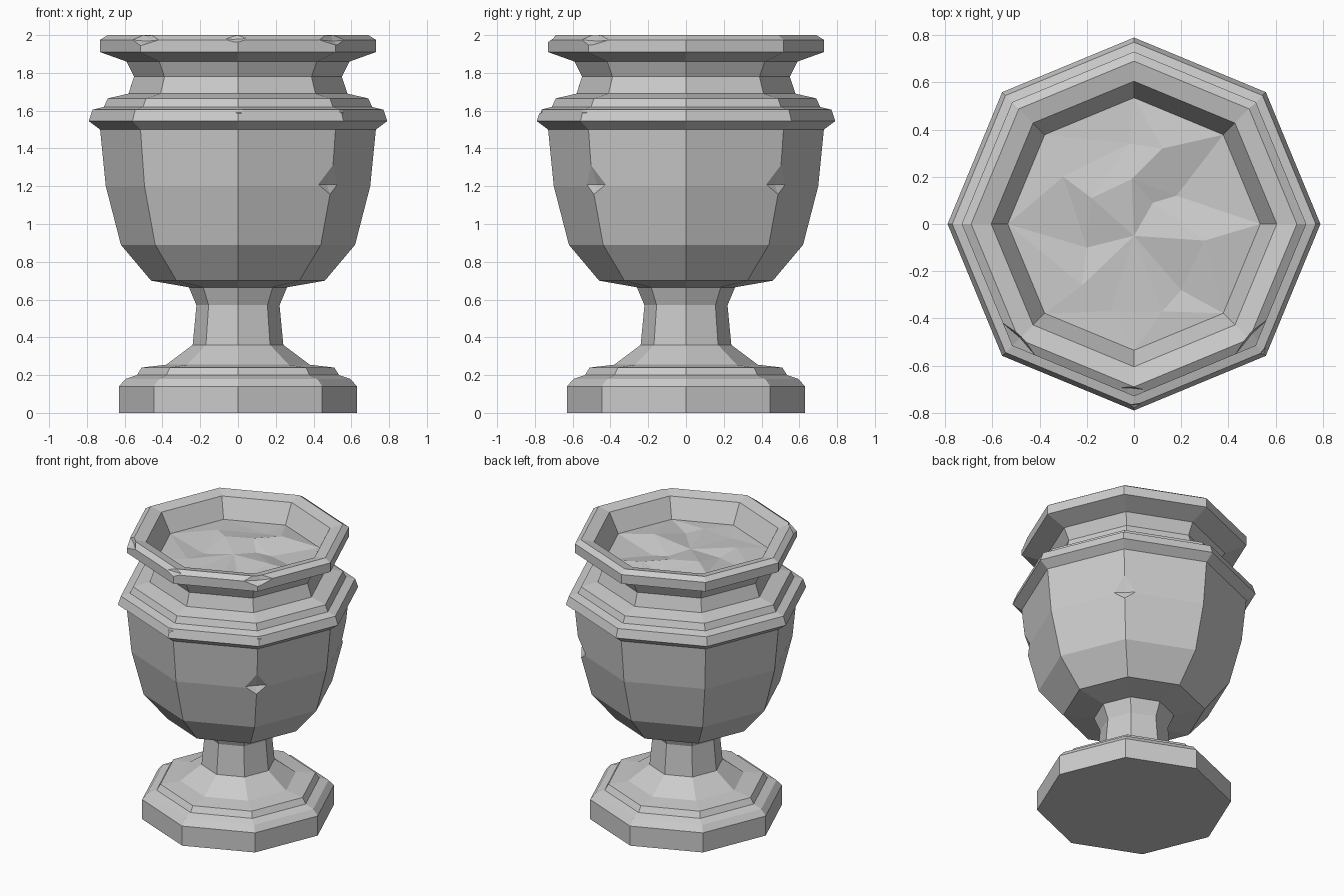
import bpy, bmesh, math
from mathutils import Vector
from mathutils.geometry import delaunay_2d_cdt

if "Cube" in bpy.data.objects:
    bpy.data.objects.remove(bpy.data.objects["Cube"])

SIDES = 8
# radius, height of the turned outline, from the foot up and over the rim
PROFILE = [(0.63, 0), (0.63, 0.14), (0.595, 0.18), (0.535, 0.20), (0.51, 0.24),
           (0.38, 0.255), (0.24, 0.36), (0.22, 0.57), (0.26, 0.665), (0.46, 0.70),
           (0.62, 0.89), (0.70, 1.20), (0.73, 1.50), (0.79, 1.545), (0.77, 1.605),
           (0.71, 1.62), (0.69, 1.665), (0.58, 1.69), (0.55, 1.78), (0.59, 1.86),
           (0.73, 1.91), (0.73, 1.975), (0.69, 2.0), (0.605, 1.98), (0.535, 1.845)]
# uneven earth inside the rim
EARTH = [(-0.02, 0.34, 1.85), (0.12, 0.32, 1.88), (-0.01, 0.19, 1.88), (0.18, 0.12, 1.83),
         (0.08, 0.09, 1.84), (-0.30, 0.20, 1.86), (-0.18, 0.11, 1.88), (-0.20, -0.10, 1.83),
         (0.0, -0.05, 1.86), (0.30, -0.07, 1.88), (0.20, -0.28, 1.83), (-0.22, -0.26, 1.85),
         (0.12, -0.37, 1.85), (-0.10, -0.37, 1.84)]


def polar(r, z, degrees):
    a = math.radians(degrees)
    return Vector((r * math.cos(a), r * math.sin(a), z))


def make_object(name, bm):
    mesh = bpy.data.meshes.new(name)
    bm.to_mesh(mesh)
    bm.free()
    obj = bpy.data.objects.new(name, mesh)
    bpy.context.collection.objects.link(obj)
    return obj


# Octagonal urn
bm = bmesh.new()
rings = [[bm.verts.new(polar(r, z, 360 * i / SIDES)) for i in range(SIDES)] for r, z in PROFILE]
for low, high in zip(rings, rings[1:]):
    for i in range(SIDES):
        j = (i + 1) % SIDES
        bm.faces.new((low[i], low[j], high[j], high[i]))
bm.faces.new(rings[0][::-1])

# Earth surface, joined to the inner edge
points = rings[-1] + [bm.verts.new(p) for p in EARTH]
result = delaunay_2d_cdt([p.co.xy for p in points], [],
                         [list(range(SIDES))], 1, 1e-5)
for tri in result[2]:
    bm.faces.new([points[result[3][k][0]] for k in tri])
bmesh.ops.recalc_face_normals(bm, faces=bm.faces)
urn = make_object("urn", bm)

# Chips knocked out of the edges: radius, height, angle, upward tilt, depth
CHIPS = [(0.70, 1.21, -45, 0, 0.035), (0.70, 1.21, 45, 0, 0.035),
         (0.78, 1.60, -88, 0.7, 0.02), (0.78, 1.60, -42, 0.7, 0.02),
         (0.71, 1.99, -43, 0.8, 0.035), (0.71, 1.99, -135, 0.8, 0.035),
         (0.71, 1.99, -92, 0.8, 0.02)]
for n, (r, z, angle, tilt, depth) in enumerate(CHIPS):
    bm = bmesh.new()
    bmesh.ops.create_cone(bm, cap_ends=True, segments=4, radius1=0.5, radius2=0, depth=0.05)
    inward = -polar(1, tilt, angle).normalized()
    cutter = make_object(f"chip_cutter_{n}", bm)
    cutter.location = polar(r, z, angle) + inward * (depth - 0.025)
    cutter.rotation_euler = inward.to_track_quat('Z', 'Y').to_euler()
    cutter.scale = (1, 0.22, 1)
    cutter.hide_render = True
    cutter.hide_set(True)
    mod = urn.modifiers.new(f"chip_{n}", 'BOOLEAN')
    mod.operation = 'DIFFERENCE'
    mod.solver = 'EXACT'
    mod.object = cutter
